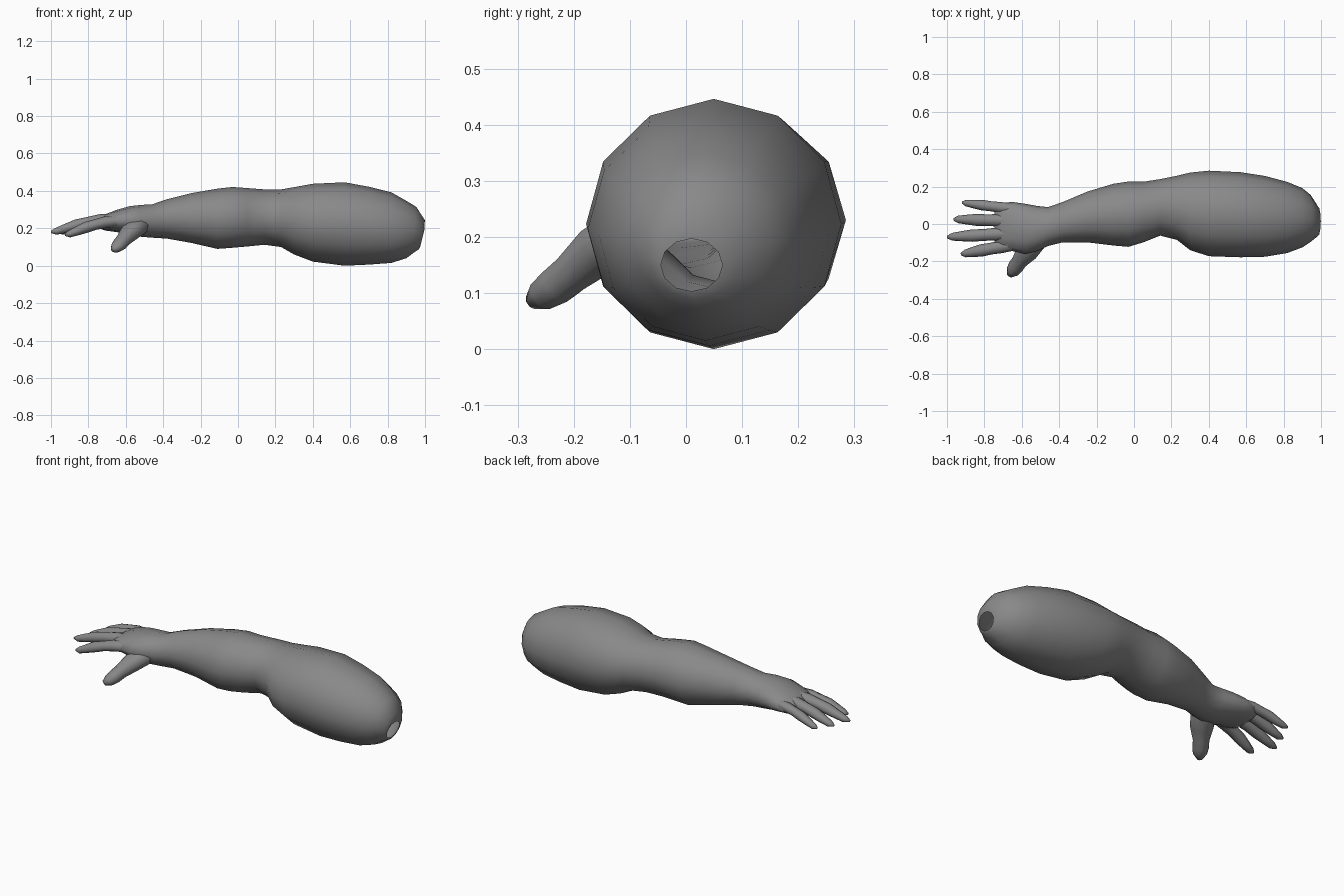
import bpy, bmesh, math
from mathutils import Vector

Z = Vector((0, 0, 1))
grey = bpy.data.materials.new("dark_grey")
grey.diffuse_color = (0.25, 0.25, 0.25, 1)


def loft(name, rings, cap_end):
    """Skin a list of equal-sized point rings; optionally close the last one."""
    bm = bmesh.new()
    loops = [[bm.verts.new(p) for p in ring] for ring in rings]
    for a, b in zip(loops, loops[1:]):
        n = len(a)
        for i in range(n):
            j = (i + 1) % n
            bm.faces.new((a[i], a[j], b[j], b[i]))
    if cap_end:
        bm.faces.new(loops[-1])
    bmesh.ops.recalc_face_normals(bm, faces=bm.faces)
    me = bpy.data.meshes.new(name)
    bm.to_mesh(me)
    bm.free()
    me.polygons.foreach_set("use_smooth", [True] * len(me.polygons))
    me.materials.append(grey)
    ob = bpy.data.objects.new(name, me)
    bpy.context.collection.objects.link(ob)
    return ob


def section(x, y0, y1, z0, z1, tilt=0.0, n=12):
    """Oval slice across the arm, leaning along x by tilt."""
    cy, cz, ry, rz = (y0 + y1) / 2, (z0 + z1) / 2, (y1 - y0) / 2, (z1 - z0) / 2
    out = []
    for i in range(n):
        a = 2 * math.pi * i / n
        dz = rz * math.sin(a)
        out.append((x + tilt * dz, cy + ry * math.cos(a), cz + dz))
    return out


def digit(name, path, n=8):
    """Tapered finger along (x, y, z, half width, half height) stations."""
    pts = [Vector(p[:3]) for p in path]
    rings = []
    for k, p in enumerate(path):
        d = (pts[min(k + 1, len(pts) - 1)] - pts[max(k - 1, 0)]).normalized()
        side = d.cross(Z).normalized()
        up = side.cross(d)
        rings.append([pts[k] + side * p[3] * math.cos(2 * math.pi * i / n)
                      + up * p[4] * math.sin(2 * math.pi * i / n) for i in range(n)])
    return loft(name, rings, True)


# Upper arm (open at the shoulder), elbow, forearm, wrist and palm: x, y range, z range, tilt
arm = [
    (0.986, -0.045, 0.065, 0.103, 0.197, 0.25),
    (0.983, -0.065, 0.095, 0.088, 0.245, 0.20),
    (0.945, -0.095, 0.155, 0.068, 0.315, 0.06),
    (0.90, -0.125, 0.192, 0.04, 0.347),
    (0.82, -0.155, 0.225, 0.015, 0.392),
    (0.70, -0.175, 0.257, 0.006, 0.422),
    (0.57, -0.178, 0.277, 0.0, 0.446),
    (0.40, -0.172, 0.285, 0.022, 0.438),
    (0.30, -0.14, 0.275, 0.06, 0.42),
    (0.23, -0.085, 0.258, 0.10, 0.408),
    (0.14, -0.062, 0.24, 0.112, 0.408),
    (0.05, -0.098, 0.226, 0.103, 0.415),
    (-0.03, -0.122, 0.227, 0.096, 0.421),
    (-0.11, -0.115, 0.215, 0.09, 0.412),
    (-0.25, -0.098, 0.173, 0.122, 0.388),
    (-0.38, -0.098, 0.118, 0.145, 0.355),
    (-0.46, -0.118, 0.09, 0.15, 0.328),
    (-0.52, -0.145, 0.097, 0.155, 0.325),
    (-0.58, -0.16, 0.108, 0.165, 0.318),
    (-0.65, -0.145, 0.118, 0.18, 0.298),
    (-0.71, -0.138, 0.112, 0.188, 0.275),
    (-0.745, -0.115, 0.09, 0.2, 0.25),
]
loft("arm", [section(*r) for r in arm], True)

# Four fingers: root and tip points, with knuckle swellings along the length
profile = [(0.0, 1.0, 0.0), (0.22, 1.05, 0.01), (0.42, 0.95, 0.012), (0.6, 1.0, 0.01),
           (0.78, 0.8, 0.003), (0.92, 0.62, -0.002), (1.0, 0.2, 0.0)]
fingers = {
    "little_finger": ((-0.65, 0.08, 0.245), (-0.92, 0.115, 0.188), 0.028),
    "ring_finger": ((-0.66, 0.018, 0.25), (-0.965, 0.025, 0.18), 0.032),
    "middle_finger": ((-0.66, -0.05, 0.25), (-1.0, -0.07, 0.18), 0.033),
    "index_finger": ((-0.65, -0.11, 0.238), (-0.925, -0.162, 0.165), 0.033),
}
for name, (root, tip, r) in fingers.items():
    root, tip = Vector(root), Vector(tip)
    digit(name, [(*(root.lerp(tip, t) + Z * bow), r * s, r * s * 0.9)
                 for t, s, bow in profile])

# Thumb, dropping forward from the heel of the palm
digit("thumb", [
    (-0.49, -0.03, 0.24, 0.03, 0.03),
    (-0.535, -0.09, 0.215, 0.066, 0.052),
    (-0.575, -0.15, 0.18, 0.06, 0.048),
    (-0.612, -0.20, 0.138, 0.042, 0.038),
    (-0.632, -0.228, 0.115, 0.042, 0.036),
    (-0.650, -0.254, 0.097, 0.036, 0.029),
    (-0.666, -0.275, 0.084, 0.016, 0.014),
])
